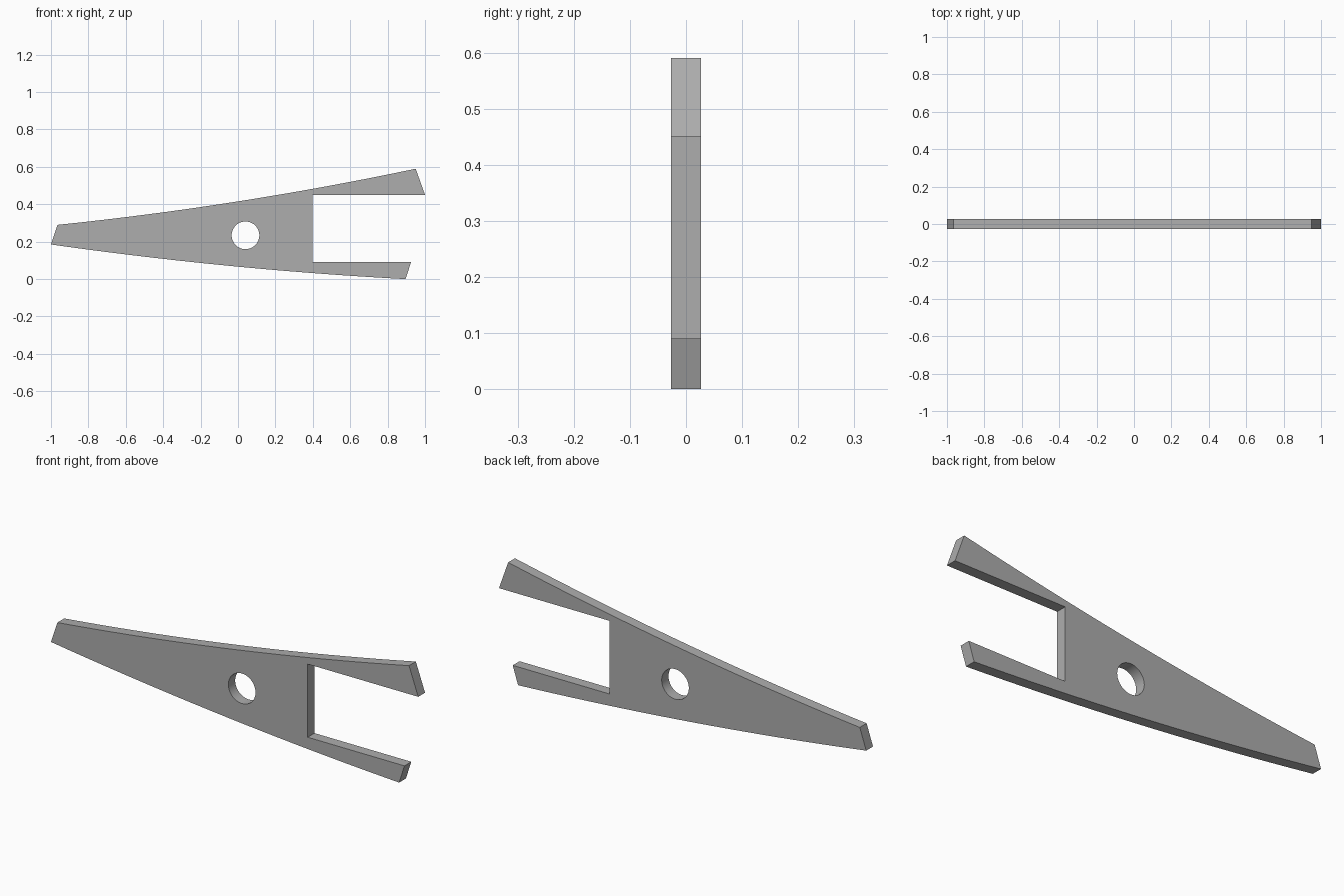
import bpy
import bmesh
from mathutils import Vector

cube = bpy.data.objects.get("Cube")
if cube:
    bpy.data.objects.remove(cube)

HALF_THICK = 0.0265


def bow(start, control, end, steps=20):
    """Points along a gently bowed edge."""
    a, b, c = Vector(start), Vector(control), Vector(end)
    ts = [i / steps for i in range(steps + 1)]
    return [a * (1 - t) ** 2 + b * 2 * t * (1 - t) + c * t * t for t in ts]


# Flat grey material
grey = bpy.data.materials.new("plain grey")
grey.use_nodes = True
colour = (0.42, 0.42, 0.42, 1)
grey.diffuse_color = colour
grey.node_tree.nodes["Principled BSDF"].inputs["Base Color"].default_value = colour

# Forked plate outline: upper edge, fork slot, lower edge
outline = bow((-0.965, 0.29), (-0.01, 0.388), (0.95, 0.59))
outline += [Vector(p) for p in ((1, 0.45), (0.398, 0.45), (0.398, 0.09), (0.925, 0.09))]
outline += bow((0.896, 0), (-0.05, 0.05), (-1, 0.185))

bm = bmesh.new()
face = bm.faces.new([bm.verts.new((p.x, -HALF_THICK, p.y)) for p in outline])
side = bmesh.ops.extrude_face_region(bm, geom=[face])
moved = [v for v in side["geom"] if isinstance(v, bmesh.types.BMVert)]
bmesh.ops.translate(bm, verts=moved, vec=(0, 2 * HALF_THICK, 0))
bmesh.ops.recalc_face_normals(bm, faces=bm.faces)
mesh = bpy.data.meshes.new("forked_plate")
bm.to_mesh(mesh)
bm.free()
mesh.materials.append(grey)
plate = bpy.data.objects.new("forked_plate", mesh)
bpy.context.collection.objects.link(plate)

# Round pivot hole
bpy.ops.mesh.primitive_cylinder_add(vertices=48, radius=0.074, depth=0.2,
                                    location=(0.04, 0, 0.234), rotation=(1.570796, 0, 0))
cutter = bpy.context.object
cutter.name = "hole_cutter"
cutter.hide_render = True
cutter.data.materials.append(grey)

cut = plate.modifiers.new("pivot_hole", "BOOLEAN")
cut.operation = "DIFFERENCE"
cut.solver = "EXACT"
cut.object = cutter
bpy.ops.object.select_all(action="DESELECT")
plate.select_set(True)
bpy.context.view_layer.objects.active = plate
bpy.ops.object.modifier_apply(modifier=cut.name)
bpy.data.objects.remove(cutter)

# Smooth bowed edges and hole wall, crisp corners
bpy.ops.object.shade_smooth_by_angle(angle=0.5)
